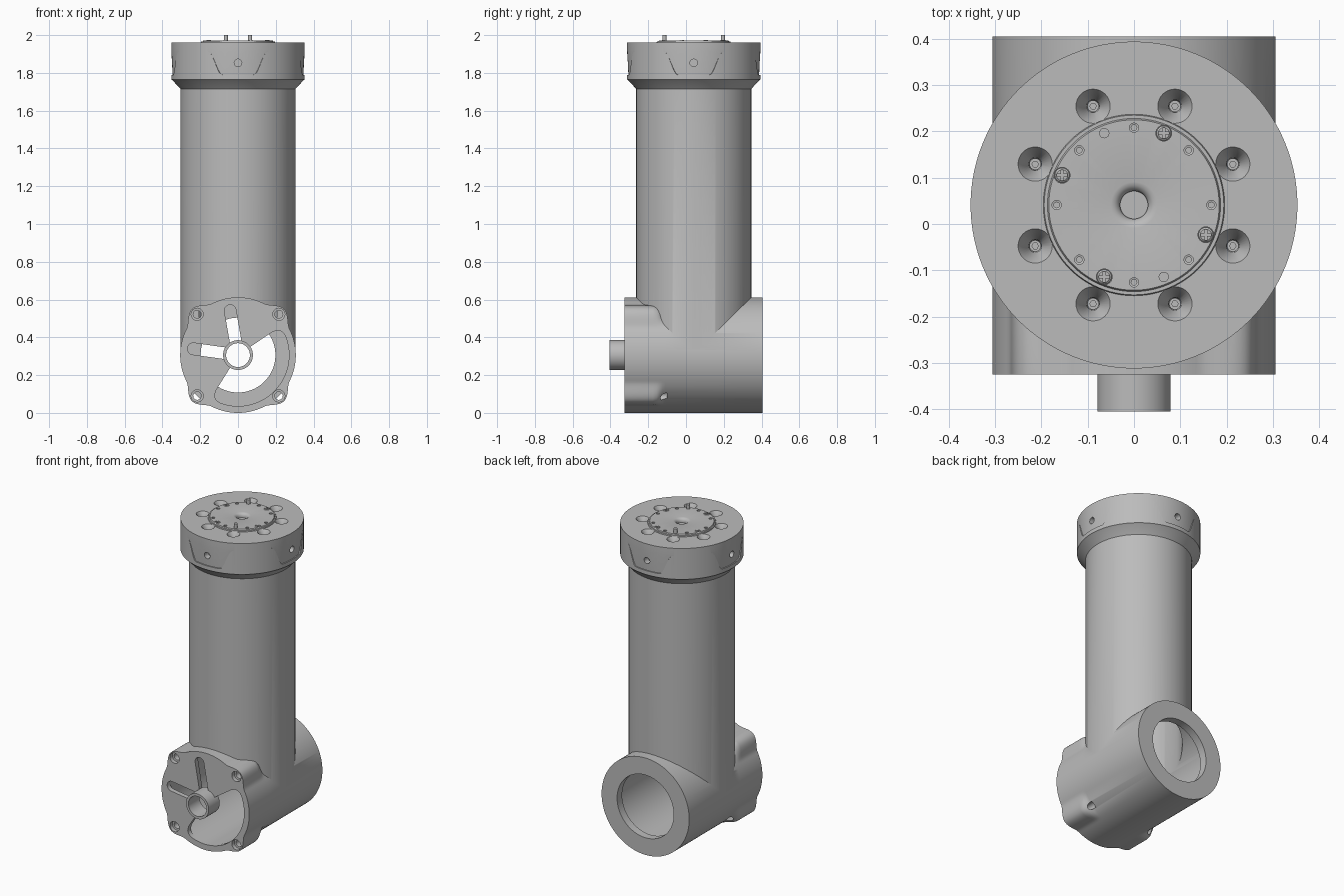
import bpy, bmesh
from math import sin, cos, pi, radians, sqrt, asin

cube = bpy.data.objects.get("Cube")
if cube:
    bpy.data.objects.remove(cube, do_unlink=True)

grey = bpy.data.materials.new("plain grey")
grey.use_nodes = True
grey.diffuse_color = (0.5, 0.5, 0.5, 1)
grey.node_tree.nodes["Principled BSDF"].inputs["Base Color"].default_value = (0.5, 0.5, 0.5, 1)

AXIS_Z = 0.306    # height of the horizontal barrel's axis
COL_Y = 0.041     # y of the column's axis
R = 0.306


def loft(name, rings):
    """Skin a list of equal rings and cap both ends."""
    bm = bmesh.new()
    rows = [[bm.verts.new(p) for p in ring] for ring in rings]
    n = len(rows[0])
    for a, b in zip(rows, rows[1:]):
        for i in range(n):
            j = (i + 1) % n
            bm.faces.new((a[i], a[j], b[j], b[i]))
    bm.faces.new(rows[0][::-1])
    bm.faces.new(rows[-1])
    bmesh.ops.recalc_face_normals(bm, faces=bm.faces)
    mesh = bpy.data.meshes.new(name)
    bm.to_mesh(mesh)
    bm.free()
    mesh.materials.append(grey)
    ob = bpy.data.objects.new(name, mesh)
    bpy.context.collection.objects.link(ob)
    return ob


def turned(name, profile, x=0, y=0, z=0, axis="Z", n=32):
    """Lathe (radius, distance) pairs about an axis through x, y, z."""
    rings = []
    for r, h in profile:
        ring = []
        for i in range(n):
            u, v = r * cos(2 * pi * i / n), r * sin(2 * pi * i / n)
            d = {"X": (h, u, v), "Y": (u, h, v), "Z": (u, v, h)}[axis]
            ring.append((x + d[0], y + d[1], z + d[2]))
        rings.append(ring)
    return loft(name, rings)


def plate_prism(outline, y0, y1):
    return loft("cutter", [[(x, y, AXIS_Z + z) for x, z in outline] for y in (y0, y1)])


def combine(target, tools, operation="DIFFERENCE"):
    bpy.context.view_layer.objects.active = target
    for tool in tools:
        mod = target.modifiers.new("combine", "BOOLEAN")
        mod.operation, mod.solver, mod.object = operation, "EXACT", tool
        bpy.ops.object.modifier_apply(modifier=mod.name)
        bpy.data.objects.remove(tool, do_unlink=True)


def around(radius, degrees):
    a = radians(degrees)
    return radius * cos(a), COL_Y + radius * sin(a)


# Barrel with four ears that fade out behind the front plate
def barrel_ring(y, fade):
    ring = []
    for i in range(180):
        deg = i * 2
        t = max(0, 1 - abs((deg % 90) - 45) / 18)
        r = R + 0.039 * fade * t * t * (3 - 2 * t)
        ring.append((r * cos(radians(deg)), y, AXIS_Z + r * sin(radians(deg))))
    return ring


stations = [(-0.325, 1), (-0.175, 1), (-0.155, 0.9), (-0.14, 0.65),
            (-0.125, 0.25), (-0.11, 0), (0.405, 0)]
body = loft("body", [barrel_ring(y, f) for y, f in stations])

# Column with its flared head
column = turned("column", [(0.3045, AXIS_Z), (0.3045, 1.715), (0.346, 1.76),
                           (0.353, 1.765), (0.353, 1.96)], y=COL_Y, n=128)
combine(body, [column], "UNION")

# Hollow inside, with a lip at the rear opening
combine(body, [
    turned("bore", [(0.272, -0.295), (0.272, 0.355)], z=AXIS_Z, axis="Y", n=96),
    turned("column_bore", [(0.25, AXIS_Z), (0.25, 1.7)], y=COL_Y, n=96),
    turned("rear_opening", [(0.198, 0.3), (0.198, 0.5)], z=AXIS_Z, axis="Y", n=96),
    turned("cover_seat", [(0.194, 1.93), (0.194, 2.1)], y=COL_Y, n=96)])


# Front plate openings: two radial slots and one wide sector
def slot_outline(degrees, half=0.031, outer=0.27):
    pts = [(0.068, -half), (0.068, half)]
    pts += [(outer - half + half * cos(a), half * sin(a))
            for a in [pi / 2 - pi * k / 16 for k in range(17)]]
    c, s = cos(radians(degrees)), sin(radians(degrees))
    return [(u * c - v * s, u * s + v * c) for u, v in pts]


def sector_outline(start, end, steps=78):
    pts = []
    for k in range(steps + 1):
        deg = start + (end - start) * k / steps
        t = min(1, min(deg - start, end - deg) / 12)
        r = 0.27 - 0.05 * (1 - sqrt(max(0, 1 - (1 - t) ** 2)))
        pts.append((r * cos(radians(deg)), r * sin(radians(deg))))
    for k in range(21):
        a = radians(end - (end - start) * k / 20)
        pts.append((0.068 * cos(a), 0.068 * sin(a)))
    return pts


for outline in (slot_outline(100), slot_outline(172), sector_outline(-122, 34)):
    combine(body, [plate_prism(outline, -0.4, -0.28)])
combine(body, [turned("hub_hole", [(0.07, -0.4), (0.07, -0.28)], z=AXIS_Z, axis="Y")])

# Counterbored ear holes
for sx in (-1, 1):
    for sz in (-1, 1):
        combine(body, [turned("ear_hole", [(0.032, -0.4), (0.032, -0.3), (0.021, -0.299), (0.021, -0.1)],
                              x=sx * 0.216, z=AXIS_Z + sz * 0.216, axis="Y")])

# Central hub on the front plate
hub = turned("hub", [(0.079, -0.405), (0.079, -0.295)], z=AXIS_Z, axis="Y", n=64)
combine(hub, [turned("hub_bore", [(0.063, -0.5), (0.063, -0.2)], z=AXIS_Z, axis="Y", n=64)])


# Shallow flared recesses and side holes on the head
def head_recess(turn):
    rings = []
    for k in range(-24, 25):
        x = 0.16 * k / 24
        t = min(1, max(0, (abs(x) - 0.085) / 0.07))
        low = 1.79 + 0.12 * t * t * (3 - 2 * t)
        a = asin(x / 0.353) + turn
        inner = 0.346 + 0.007 * (low - 1.79) / 0.13
        rings.append([(r * cos(a), COL_Y + r * sin(a), z)
                      for r, z in ((inner, low), (0.38, low), (0.38, 1.922), (0.3532, 1.922))])
    return loft("cutter", rings)


for q in range(4):
    combine(body, [head_recess(q * pi / 2)])
for axis in "XY":
    for side in (-1, 1):
        combine(body, [turned("side_hole", [(0.02, side * 0.31), (0.02, side * 0.4)],
                              y=COL_Y, z=1.853, axis=axis)])

# Countersunk bolts around the head
parts = [body, hub]
for k in range(8):
    x, y = around(0.231, 22.5 + 45 * k)
    combine(body, [turned("countersink", [(0.012, 1.9), (0.014, 1.925), (0.037, 1.96), (0.037, 1.99)], x, y)])
    bolt = turned("head_bolt", [(0.0125, 1.89), (0.0125, 1.925)], x, y)
    combine(bolt, [turned("socket", [(0.007, 1.91), (0.007, 1.95)], x, y, n=6)])
    parts.append(bolt)

# Round cover with a dished centre and a ring of small holes
cover = turned("cover", [(0.194, 1.92), (0.196, 1.962), (0.194, 1.966), (0.187, 1.966), (0.184, 1.972),
                         (0.05, 1.972), (0.042, 1.97), (0.034, 1.964), (0.03, 1.955), (0.03, 1.945)],
               y=COL_Y, n=96)
for k in range(8):
    x, y = around(0.167, 45 * k)
    combine(cover, [turned("cover_hole", [(0.006, 1.95), (0.006, 1.965), (0.01, 1.966), (0.01, 2)], x, y, n=24)])
parts.append(cover)

# Cross-head screws and two locating pins
for angle in (67.5, 157.5, 247.5, 337.5):
    x, y = around(0.168, angle)
    combine(cover, [turned("screw_seat", [(0.017, 1.96), (0.017, 2)], x, y)])
    screw = turned("cover_screw", [(0.016, 1.955), (0.016, 1.97), (0.012, 1.973)], x, y)
    for half_x, half_y in ((0.011, 0.0025), (0.0025, 0.011)):
        corners = [(x - half_x, y - half_y), (x + half_x, y - half_y),
                   (x + half_x, y + half_y), (x - half_x, y + half_y)]
        combine(screw, [loft("cutter", [[(u, v, z) for u, v in corners] for z in (1.964, 1.99)])])
    parts.append(screw)
for angle in (112.5, 292.5):
    x, y = around(0.168, angle)
    parts.append(turned("locating_pin", [(0.011, 1.95), (0.011, 2.0)], x, y))

bpy.ops.object.select_all(action="DESELECT")
for ob in parts:
    ob.select_set(True)
bpy.context.view_layer.objects.active = body
bpy.ops.object.shade_smooth_by_angle(angle=radians(30))
